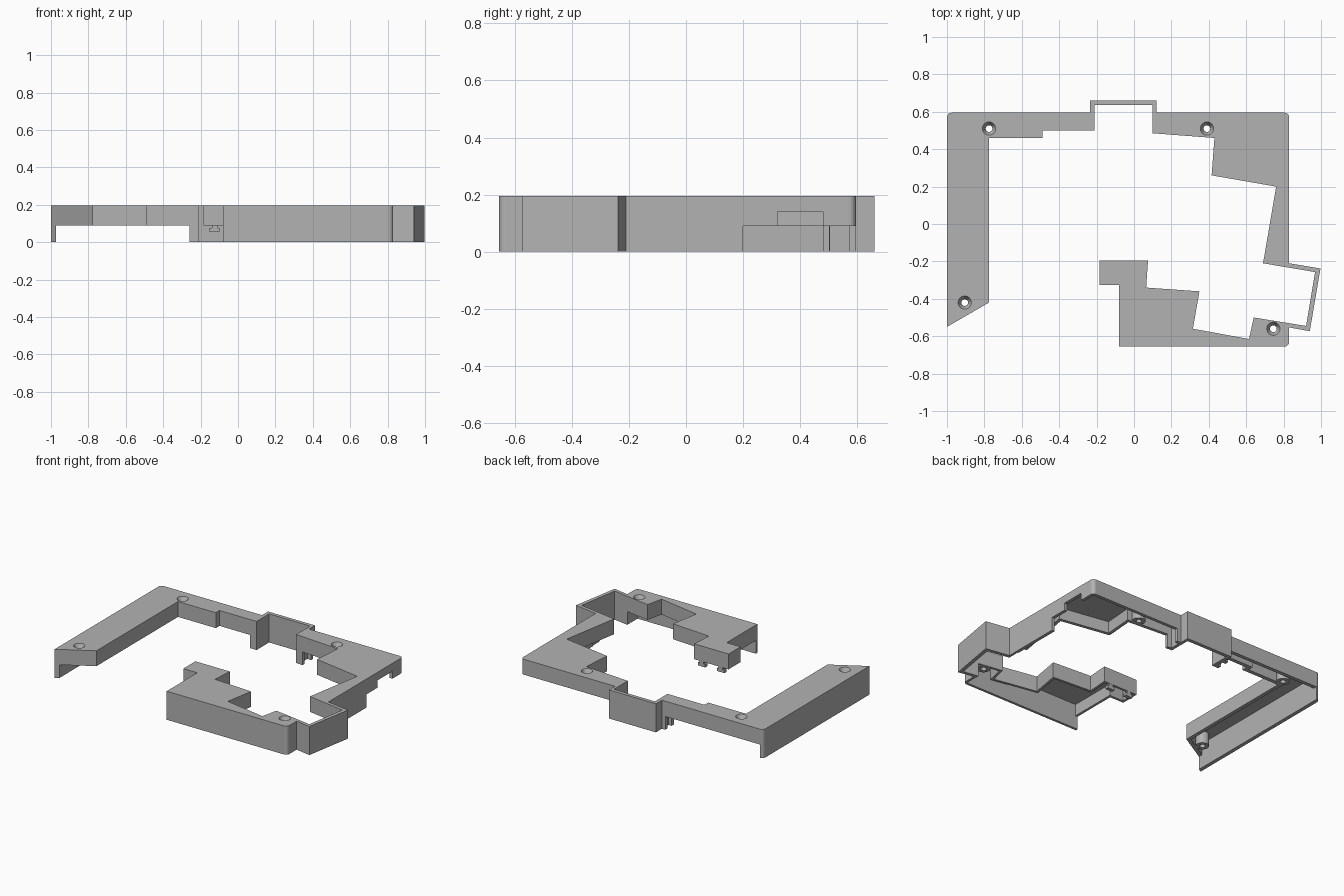
import bpy, bmesh, math
from mathutils import Vector

cube = bpy.data.objects.get("Cube")
if cube:
    bpy.data.objects.remove(cube, do_unlink=True)

TOP, RIM, ROOF = 0.195, 0.09, 0.17

grey = bpy.data.materials.new("plain_grey")
grey.use_nodes = True
grey.diffuse_color = (0.45, 0.45, 0.45, 1)
grey.node_tree.nodes["Principled BSDF"].inputs["Base Color"].default_value = (0.45, 0.45, 0.45, 1)


def prism(name, points, low, high):
    """Extrude a flat outline between two heights."""
    bm = bmesh.new()
    face = bm.faces.new([bm.verts.new((p[0], p[1], low)) for p in points])
    ext = bmesh.ops.extrude_face_region(bm, geom=[face])
    moved = [v for v in ext["geom"] if isinstance(v, bmesh.types.BMVert)]
    bmesh.ops.translate(bm, verts=moved, vec=(0, 0, high - low))
    return finish(name, bm)


def finish(name, bm):
    bmesh.ops.recalc_face_normals(bm, faces=bm.faces)
    mesh = bpy.data.meshes.new(name)
    bm.to_mesh(mesh)
    bm.free()
    mesh.materials.append(grey)
    obj = bpy.data.objects.new(name, mesh)
    bpy.context.collection.objects.link(obj)
    return obj


def box(name, x0, x1, y0, y1, z0, z1):
    return prism(name, [(x0, y0), (x1, y0), (x1, y1), (x0, y1)], z0, z1)


def cone(name, x, y, r0, r1, z0, z1):
    bm = bmesh.new()
    bmesh.ops.create_cone(bm, cap_ends=True, segments=24, radius1=r0, radius2=r1, depth=z1 - z0)
    bmesh.ops.translate(bm, verts=bm.verts, vec=(x, y, (z0 + z1) / 2))
    return finish(name, bm)


def inset(points, width):
    """Move every edge of an outline inwards by the wall width."""
    pts = [Vector(p) for p in points]
    n = len(pts)
    area = sum(pts[i - 1].cross(pts[i]) for i in range(n))
    side = 1 if area > 0 else -1
    result = []
    for i in range(n):
        a = (pts[i] - pts[i - 1]).normalized()
        b = (pts[(i + 1) % n] - pts[i]).normalized()
        na, nb = Vector((-a.y, a.x)) * side, Vector((-b.y, b.x)) * side
        result.append(pts[i] + (na + nb) * width / (1 + na.dot(nb)))
    return result


def rounded(points, corners, radius=0.025):
    """Replace the chosen right-angled corners with arcs."""
    result = []
    for i, p in enumerate(points):
        if p not in corners:
            result.append(p)
            continue
        p = Vector(p)
        a = (Vector(points[i - 1]) - p).normalized()
        b = (Vector(points[(i + 1) % len(points)]) - p).normalized()
        for k in range(6):
            t = k / 5 * math.pi / 2
            result.append(p + radius * (a * (1 - math.sin(t)) + b * (1 - math.cos(t))))
    return result


def combine(target, tool, operation):
    mod = target.modifiers.new("combine", "BOOLEAN")
    mod.operation, mod.solver, mod.object = operation, "EXACT", tool
    bpy.context.view_layer.objects.active = target
    bpy.ops.object.modifier_apply(modifier=mod.name)
    bpy.data.objects.remove(tool, do_unlink=True)


# Outlines of the hollow sections, and the thin pockets joining them
arm = [(-1, -.55), (-.775, -.42), (-.775, .46), (-.49, .46), (-.49, .5), (-.21, .5)]
corner = [(.1, .485), (.43, .46), (.415, .26), (.76, .2), (.69, -.21)]
front = [(.64, -.5), (.615, -.615), (.315, -.56), (.35, -.36), (.065, -.34), (.075, -.195),
         (-.185, -.195), (-.185, -.325), (-.08, -.325), (-.08, -.655), (.83, -.655)]
rear_pocket = [(-.21, .635), (.1, .635)]
side_pocket = [(.968, -.257), (.92, -.545)]
outside = [(.83, -.553), (.94, -.573), (.997, -.238), (.83, -.21), (.83, .595),
           (.12, .595), (.12, .66), (-.235, .66), (-.235, .595), (-1, .595)]

frame = prism("frame", rounded(arm + rear_pocket + corner + side_pocket + front + outside,
                               [(.83, -.655), (.83, .595), (-1, .595)]), 0, TOP)

# Hollow underside
hollows = [(arm + [(-.21, .595), (-1, .595)], .026),
           (corner + [(.83, -.233), (.83, .595), (.1, .595)], .022),
           (front + [(.83, -.53)], .017)]
for outline, width in hollows:
    combine(frame, prism("hollow", inset(outline, width), -.1, ROOF), "DIFFERENCE")

# Raised lower edges of inner and rear walls, and the side cable opening
cuts = [(-.974, -.26, -.7, .7, RIM), (.15, 1, .2, .7, RIM), (.3, .808, -.24, .3, RIM),
        (-.3, .813, -.638, -.15, RIM), (.78, .9, .32, .48, .14)]
for x0, x1, y0, y1, z in cuts:
    combine(frame, box("cut", x0, x1, y0, y1, -.1, z), "DIFFERENCE")

# Screw bosses with countersunk holes
for x, y in [(-.775, .51), (.39, .51), (-.905, -.42), (.745, -.56)]:
    combine(frame, cone("boss", x, y, .042, .042, RIM, ROOF + .01), "UNION")
    combine(frame, cone("drill", x, y, .018, .018, -.1, .3), "DIFFERENCE")
    combine(frame, cone("countersink", x, y, .018, .036, ROOF - .01, TOP + .001), "DIFFERENCE")

# Small hanging clips on the inner walls
for i, (x, y) in enumerate([(-.125, -.205), (.02, -.205)]):
    box(f"clip_stem_{i + 1}", x - .015, x + .015, y - .015, y + .009, .06, .13)
    box(f"clip_foot_{i + 1}", x - .027, x + .027, y - .015, y + .009, .055, .075)
